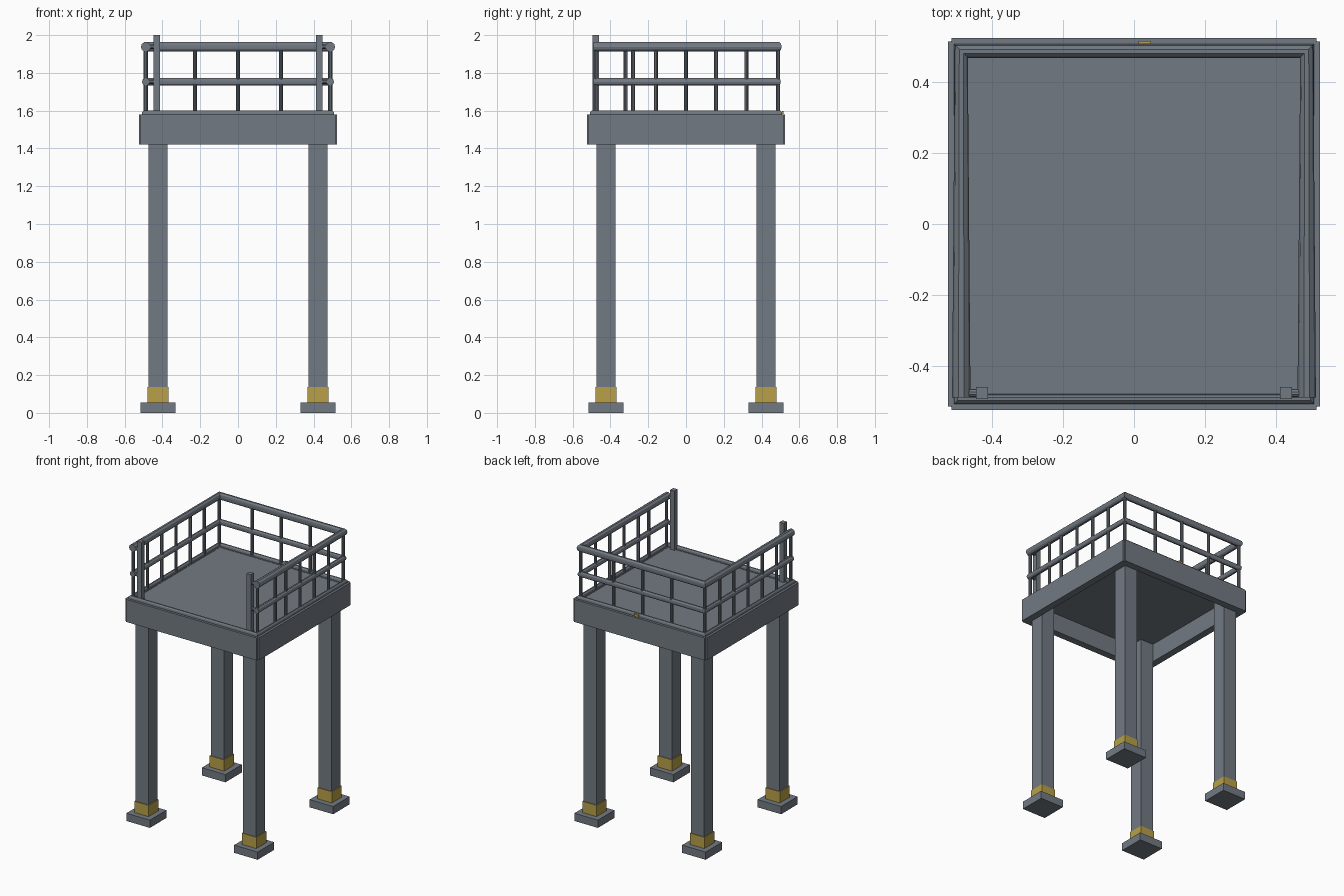
import bpy
from mathutils import Vector

if "Cube" in bpy.data.objects:
    bpy.data.objects.remove(bpy.data.objects["Cube"])


def material(name, rgb):
    m = bpy.data.materials.new(name)
    m.diffuse_color = (*rgb, 1)
    m.use_nodes = True
    m.node_tree.nodes["Principled BSDF"].inputs["Base Color"].default_value = m.diffuse_color
    return m


STEEL = material("steel grey", (0.17, 0.195, 0.225))
YELLOW = material("safety yellow", (0.48, 0.35, 0.065))


def box(name, centre, size, mat=STEEL):
    bpy.ops.mesh.primitive_cube_add(size=1, location=centre)
    o = bpy.context.object
    o.name = name
    o.scale = size
    bpy.ops.object.transform_apply(location=False, rotation=False, scale=True)
    o.data.materials.append(mat)
    return o


def tube(name, points, radius, closed=False, mat=STEEL):
    """Round bar along a path, turned into a smooth mesh."""
    c = bpy.data.curves.new(name, "CURVE")
    c.dimensions = "3D"
    c.bevel_depth = radius
    c.bevel_resolution = 3
    c.use_fill_caps = True
    s = c.splines.new("POLY")
    s.points.add(len(points) - 1)
    for p, co in zip(s.points, points):
        p.co = (*co, 1)
    s.use_cyclic_u = closed
    o = bpy.data.objects.new(name, c)
    bpy.context.collection.objects.link(o)
    bpy.ops.object.select_all(action="DESELECT")
    o.select_set(True)
    bpy.context.view_layer.objects.active = o
    bpy.ops.object.convert(target="MESH")
    o = bpy.context.object
    o.name = name
    o.data.materials.clear()
    o.data.materials.append(mat)
    bpy.ops.object.shade_smooth_by_angle()
    return o


# Legs with foot plates and yellow bands
for sx, side in ((-1, "left"), (1, "right")):
    for sy, end in ((-1, "front"), (1, "back")):
        x, y = 0.424 * sx, 0.424 * sy
        tag = f"{end}_{side}"
        box(f"{tag}_foot_plate", (x, y, 0.0275), (0.185, 0.185, 0.055))
        box(f"{tag}_leg", (x, y, 0.8025), (0.102, 0.102, 1.505))
        box(f"{tag}_yellow_band", (x, y, 0.096), (0.112, 0.112, 0.08), YELLOW)

# Platform deck and the four edge beams, open underneath
box("deck", (0, 0, 1.564), (0.98, 0.98, 0.028))
for s, side, end in ((-1, "left", "front"), (1, "right", "back")):
    box(f"{side}_edge_beam", (0.5 * s, 0, 1.5), (0.05, 1.03, 0.16))
    box(f"{end}_edge_beam", (0, 0.5 * s, 1.5), (1.03, 0.05, 0.16))

# Rounded kerb around the deck, with a small yellow mark at the back
k = 0.495
tube("kerb", [(-k, -k, 1.582), (k, -k, 1.582), (k, k, 1.582), (-k, k, 1.582)], 0.02, True)
box("kerb_mark", (0.03, 0.513, 1.59), (0.035, 0.008, 0.016), YELLOW)

# Guard rails on the left, back and right sides
r = 0.488
for name, z, rad in (("top_rail", 1.938, 0.026), ("middle_rail", 1.753, 0.02)):
    tube(name, [(-r, -0.49, z), (-r, r, z), (r, r, z), (r, -0.49, z)], rad)
    for s, side in ((-1, "left"), (1, "right")):
        tube(f"{name}_{side}_return", [(r * s, -0.478, z), (0.43 * s, -0.478, z)], 0.012)

# Upright balusters
spots = [(sx * r, y) for sx in (-1, 1) for y in (-0.478, -0.16, 0, 0.16, 0.32, r)]
spots += [(-r, -0.32), (r, -0.28)]
spots += [(x, r) for x in (-0.228, 0, 0.228)]
for i, (x, y) in enumerate(spots):
    tube(f"baluster_{i + 1}", [(x, y, 1.58), (x, y, 1.935)], 0.011)

# Tall square entry posts at the front opening
for s, side in ((-1, "left"), (1, "right")):
    box(f"{side}_entry_post", (0.43 * s, -0.478, 1.788), (0.034, 0.034, 0.424))
